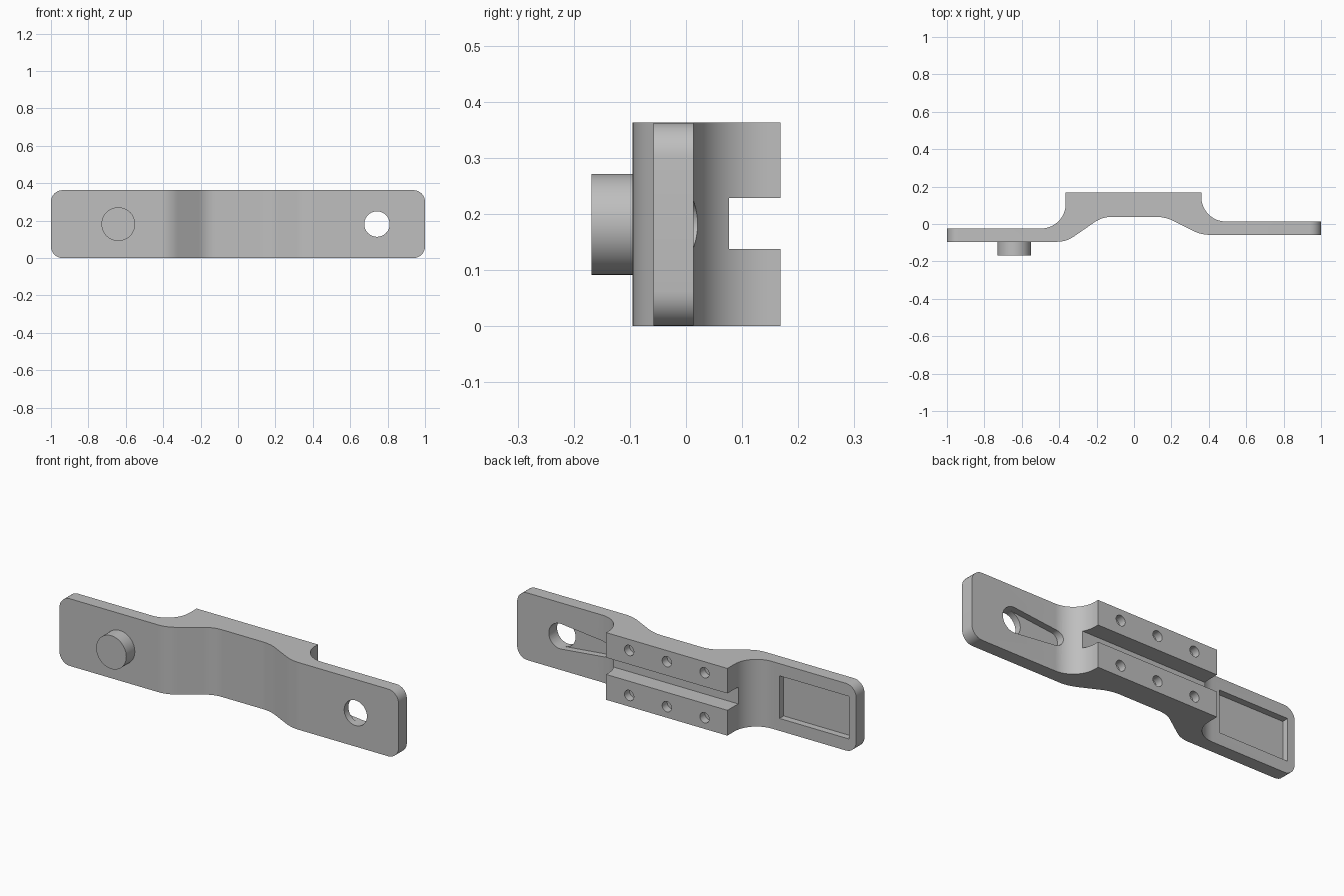
import bpy, bmesh, math
from mathutils import Vector

cube = bpy.data.objects.get("Cube")
if cube:
    bpy.data.objects.remove(cube)

H = 0.363          # bracket height
MID = H / 2

grey = bpy.data.materials.new("plain grey")
grey.use_nodes = True
grey.diffuse_color = (0.52, 0.52, 0.52, 1)
grey.node_tree.nodes["Principled BSDF"].inputs["Base Color"].default_value = grey.diffuse_color


def prism(name, outline, lift, direction):
    """Extrude a closed outline, mapped to 3D by lift, along direction."""
    bm = bmesh.new()
    face = bm.faces.new([bm.verts.new(lift(a, b)) for a, b in outline])
    new = bmesh.ops.extrude_face_region(bm, geom=[face])["geom"]
    bmesh.ops.translate(bm, vec=direction, verts=[v for v in new if isinstance(v, bmesh.types.BMVert)])
    bmesh.ops.recalc_face_normals(bm, faces=bm.faces)
    mesh = bpy.data.meshes.new(name)
    bm.to_mesh(mesh)
    bm.free()
    obj = bpy.data.objects.new(name, mesh)
    bpy.context.collection.objects.link(obj)
    mesh.materials.append(grey)
    return obj


def arc(cx, cy, r, start, end, n=16):
    return [(cx + r * math.cos(math.radians(start + (end - start) * i / n)),
             cy + r * math.sin(math.radians(start + (end - start) * i / n))) for i in range(n + 1)]


def bend(a, corner, b, reach, n=10):
    """Smooth corner between the directions of a and b."""
    a, c, b = Vector(a), Vector(corner), Vector(b)
    p, q = c + (a - c).normalized() * reach, c + (b - c).normalized() * reach
    return [tuple(p * (1 - t) ** 2 + c * 2 * t * (1 - t) + q * t * t)
            for t in [i / n for i in range(n + 1)]]


def along_y(name, outline, y0, y1):
    """Prism from an (x, z) outline between two depths."""
    return prism(name, outline, lambda x, z: (x, y0, z), (0, y1 - y0, 0))


def box(x0, x1, z0, z1):
    return [(x0, z0), (x1, z0), (x1, z1), (x0, z1)]


# Body profile seen from above: front run, then back run with concave fillets
front = [(-1, -0.095), (-0.362, -0.095), (-0.17, 0.038),
         (0.168, 0.038), (0.358, -0.058), (1, -0.058)]
profile = [front[0]]
for i in range(1, 5):
    profile += bend(front[i - 1], front[i], front[i + 1], 0.05)
profile += [front[5], (1, 0.013)]
profile += arc(0.492, 0.145, 0.132, 270, 180)
profile += [(0.36, 0.168), (-0.365, 0.168)]
profile += arc(-0.497, 0.108, 0.132, 0, -90)
profile += [(-1, -0.024)]
body = prism("bracket_body", profile, lambda x, y: (x, y, 0), (0, 0, H))

# Round the four outer end corners
bm = bmesh.new()
bm.from_mesh(body.data)
ends = [e for e in bm.edges
        if all(abs(v.co.x) > 0.999 for v in e.verts)
        and abs(e.verts[0].co.z - e.verts[1].co.z) < 0.001]
bmesh.ops.bevel(bm, geom=ends, offset=0.062, segments=8, profile=0.5, affect='EDGES')
bm.to_mesh(body.data)
bm.free()

# Cutters: groove, rectangular pocket, through hole, tapered slot, screw holes
hole_x, hole_r, tip_x, tip_r = 0.743, 0.068, 0.49, 0.042
tilt = math.degrees(math.acos((hole_r - tip_r) / (hole_x - tip_x)))
slot = arc(hole_x, MID, hole_r, tilt - 180, 180 - tilt, 32) + arc(tip_x, MID, tip_r, 180 - tilt, 180 + tilt)
cutters = [
    along_y("groove_cutter", box(-0.6, 0.6, 0.137, 0.228), 0.077, 0.3),
    along_y("pocket_cutter", box(-0.958, -0.542, 0.067, 0.297), -0.06, 0.01),
    along_y("hole_cutter", arc(hole_x, MID, hole_r, 0, 360, 40)[:-1], -0.2, 0.2),
    along_y("slot_cutter", slot, -0.022, 0.07),
]
for x in (-0.228, -0.003, 0.222):
    for z in (0.06, H - 0.06):
        cutters.append(along_y("screw_hole_cutter", arc(x, z, 0.028, 0, 360, 24)[:-1], 0.125, 0.25))

bpy.context.view_layer.objects.active = body
for cutter in cutters:
    mod = body.modifiers.new("cut", 'BOOLEAN')
    mod.operation, mod.solver, mod.object = 'DIFFERENCE', 'EXACT', cutter
    bpy.ops.object.modifier_apply(modifier=mod.name)
for cutter in cutters:
    bpy.data.objects.remove(cutter)

# Round peg on the front
peg = along_y("front_peg", arc(-0.64, MID, 0.09, 0, 360, 48)[:-1], -0.168, -0.09)

# Smooth curves, keep sharp edges
for obj in (body, peg):
    bpy.ops.object.select_all(action='DESELECT')
    obj.select_set(True)
    bpy.context.view_layer.objects.active = obj
    bpy.ops.object.shade_smooth_by_angle(angle=math.radians(25))
